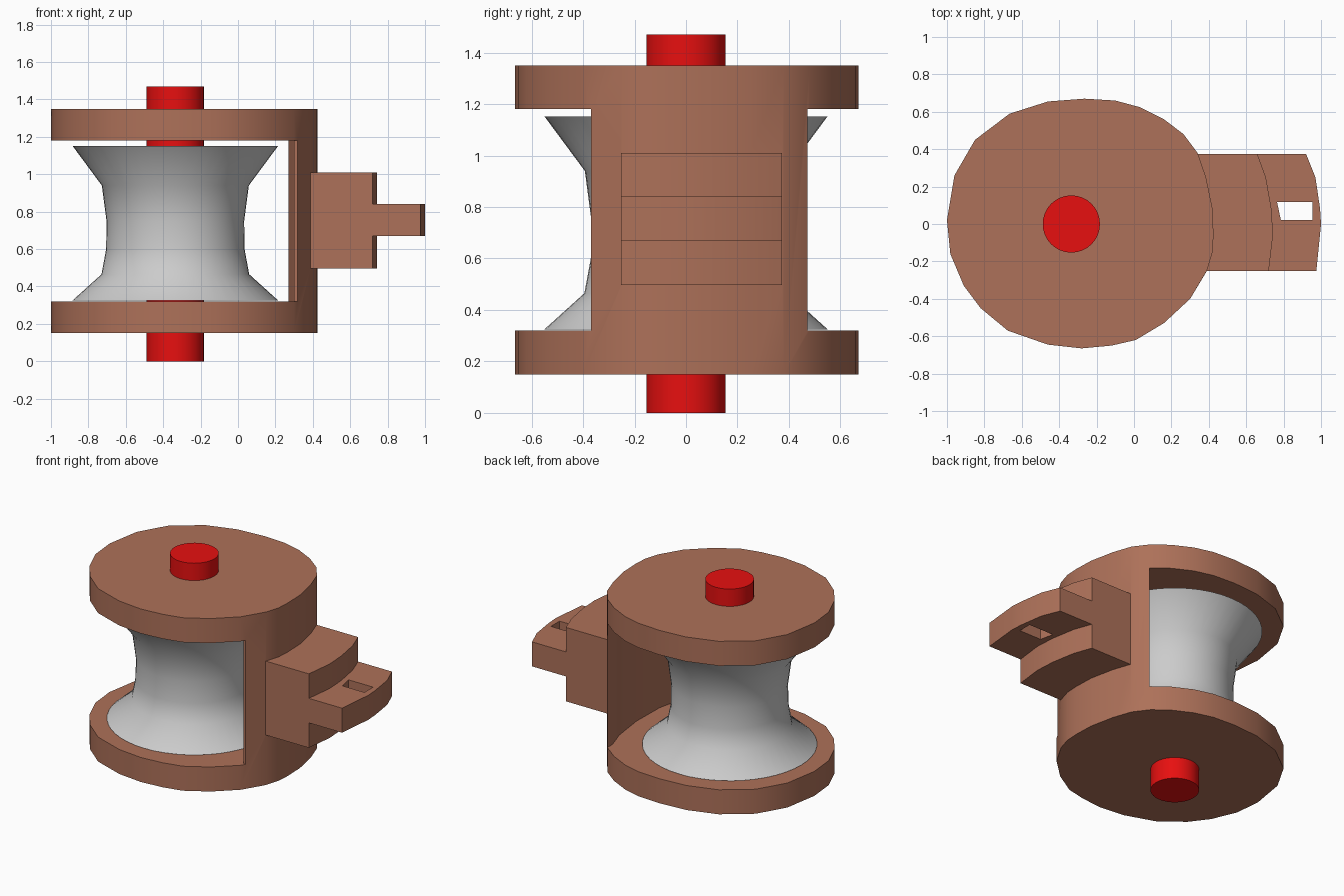
import bpy, bmesh, math

if "Cube" in bpy.data.objects:
    bpy.data.objects.remove(bpy.data.objects["Cube"])


def material(name, rgb):
    m = bpy.data.materials.new(name)
    m.diffuse_color = (*rgb, 1)
    m.use_nodes = True
    m.node_tree.nodes["Principled BSDF"].inputs["Base Color"].default_value = m.diffuse_color
    return m


def add_object(name, bm, mat=None):
    bmesh.ops.recalc_face_normals(bm, faces=bm.faces)
    mesh = bpy.data.meshes.new(name)
    bm.to_mesh(mesh)
    bm.free()
    ob = bpy.data.objects.new(name, mesh)
    bpy.context.collection.objects.link(ob)
    if mat:
        mesh.materials.append(mat)
    return ob


def prism(name, outline, z0, z1, mat=None):
    bm = bmesh.new()
    face = bm.faces.new([bm.verts.new((x, y, z0)) for x, y in outline])
    ext = bmesh.ops.extrude_face_region(bm, geom=[face])
    for v in ext["geom"]:
        if isinstance(v, bmesh.types.BMVert):
            v.co.z = z1
    return add_object(name, bm, mat)


def lathe(name, profile, x, steps, mat=None):
    bm = bmesh.new()
    rings = [[bm.verts.new((x + r * math.cos(a), r * math.sin(a), z))
              for a in (math.tau * i / steps for i in range(steps))]
             for r, z in profile]
    for lo, hi in zip(rings, rings[1:]):
        for i in range(steps):
            j = (i + 1) % steps
            bm.faces.new((lo[i], lo[j], hi[j], hi[i]))
    bm.faces.new(rings[0])
    bm.faces.new(rings[-1])
    return add_object(name, bm, mat)


def combine(target, tool, operation):
    mod = target.modifiers.new("bool", "BOOLEAN")
    mod.operation = operation
    mod.solver = "EXACT"
    mod.object = tool
    bpy.context.view_layer.objects.active = target
    bpy.ops.object.modifier_apply(modifier=mod.name)
    bpy.data.objects.remove(tool)


brown = material("brown", (0.42, 0.165, 0.1))
red = material("red", (0.8, 0.005, 0.005))

# Fork: full-height rounded body, hollowed to leave two plates and a back wall
outline = [(0.425, -0.06), (0.42, 0.08), (0.385, 0.25), (0.34, 0.38),
           (0.265, 0.48), (0.16, 0.56), (0.03, 0.625), (-0.1, 0.66),
           (-0.265, 0.67), (-0.46, 0.655), (-0.665, 0.59), (-0.85, 0.45),
           (-0.96, 0.26), (-1.0, 0.02), (-0.982, -0.16), (-0.91, -0.33),
           (-0.82, -0.45), (-0.675, -0.57), (-0.46, -0.645), (-0.28, -0.665),
           (-0.12, -0.65), (0.01, -0.62), (0.16, -0.53), (0.3, -0.4),
           (0.39, -0.25), (0.42, -0.15)]
fork = prism("fork", outline, 0.15, 1.35, brown)
hollow = [(-2, -1), (1, -1), (1, -0.37), (0.3, -0.37), (0.34, -0.2),
          (0.345, 0.05), (0.315, 0.28), (0.27, 0.42), (0.27, 0.473),
          (1, 0.473), (1, 1), (-2, 1)]
combine(fork, prism("hollow_cutter", hollow, 0.32, 1.18), "DIFFERENCE")

# Mounting block and slotted tab behind the wall
root = [(0.36, -0.252), (0.36, 0.1), (0.325, 0.374)]
block = root + [(0.66, 0.374), (0.705, 0.25), (0.735, 0.08), (0.743, -0.06), (0.72, -0.252)]
tab = root + [(0.92, 0.374), (0.97, 0.25), (0.995, 0.08), (1.0, 0.0), (0.975, -0.252)]
mount = prism("mount", block, 0.497, 1.01, brown)
combine(mount, prism("tab", tab, 0.67, 0.84, brown), "UNION")
slot = [(0.785, 0.022), (0.955, 0.022), (0.955, 0.117), (0.765, 0.117)]
combine(mount, prism("slot_cutter", slot, 0.55, 0.95), "DIFFERENCE")
combine(fork, mount, "UNION")

# Grooved roller and its axle pin
roller = lathe("roller", [(0.55, 0.325), (0.395, 0.465), (0.37, 0.6), (0.368, 0.75),
                          (0.393, 0.94), (0.55, 1.152)], -0.335, 48)
pin = lathe("axle_pin", [(0.153, 0), (0.153, 1.47)], -0.335, 32, red)

# Smooth curved sides, crisp edges
bpy.ops.object.select_all(action="DESELECT")
for ob in (fork, roller, pin):
    ob.select_set(True)
bpy.context.view_layer.objects.active = fork
bpy.ops.object.shade_smooth_by_angle(angle=math.radians(40))
